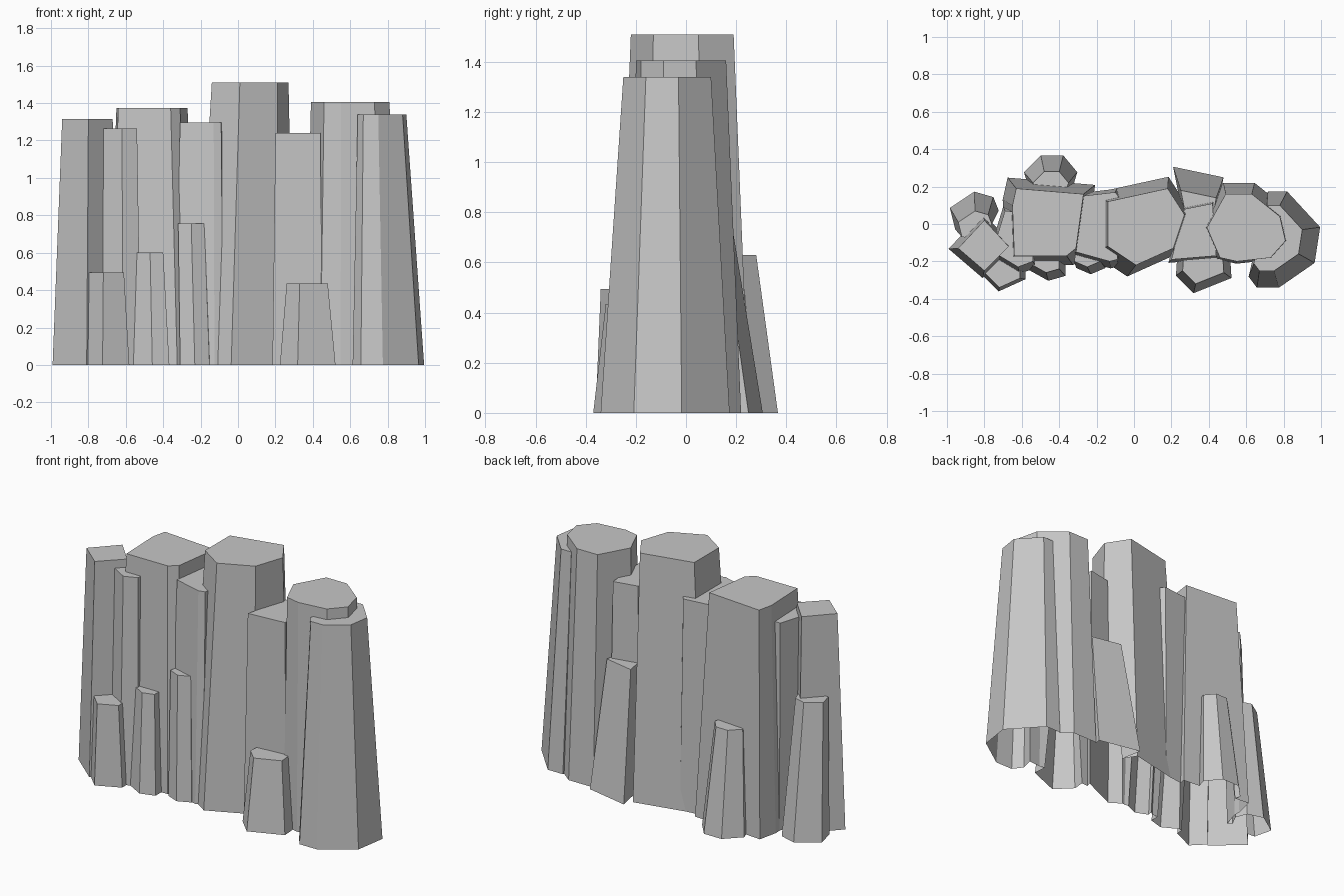
import bpy
import bmesh
from mathutils import Vector

default_cube = bpy.data.objects.get("Cube")
if default_cube:
    bpy.data.objects.remove(default_cube, do_unlink=True)

# One flat stone colour for the whole formation
stone = bpy.data.materials.new("grey_stone")
stone.use_nodes = True
stone_colour = (0.57, 0.57, 0.57, 1)
stone.diffuse_color = stone_colour
stone.node_tree.nodes["Principled BSDF"].inputs["Base Color"].default_value = stone_colour

columns = bpy.data.collections.new("columns")
bpy.context.scene.collection.children.link(columns)


def column(name, height, top_outline, grow, shift=(0, 0)):
    """Solid, tapered, flat-topped stone column.

    The outline runs counter-clockwise in hundredths of a unit; the foot is the
    same outline enlarged about its middle and moved by the shift.
    """
    outline = [Vector(point) / 100 for point in top_outline]
    middle = sum(outline, Vector((0, 0))) / len(outline)
    move = Vector(shift) / 100

    bm = bmesh.new()
    top = [bm.verts.new((p.x, p.y, height)) for p in outline]
    foot = []
    for p in outline:
        q = middle + (p - middle) * grow + move
        foot.append(bm.verts.new((q.x, q.y, 0)))

    bm.faces.new(top)
    bm.faces.new(foot[::-1])
    for i in range(len(outline)):
        j = (i + 1) % len(outline)
        bm.faces.new((foot[i], foot[j], top[j], top[i]))

    mesh = bpy.data.meshes.new(name)
    bm.to_mesh(mesh)
    bm.free()
    mesh.materials.append(stone)
    rock = bpy.data.objects.new(name, mesh)
    columns.objects.link(rock)


def merge_columns(name):
    """Fuse all columns into one hollow shell, open underneath."""
    shell = bpy.data.objects.new(name, columns.objects[0].data.copy())
    columns.objects.unlink(columns.objects[0])
    bpy.context.scene.collection.objects.link(shell)
    union = shell.modifiers.new("union", 'BOOLEAN')
    union.operation = 'UNION'
    union.solver = 'EXACT'
    union.operand_type = 'COLLECTION'
    union.collection = columns

    graph = bpy.context.evaluated_depsgraph_get()
    bm = bmesh.new()
    bm.from_object(shell, graph)
    shell.modifiers.clear()
    underside = [f for f in bm.faces if f.normal.z < -0.9]
    bmesh.ops.delete(bm, geom=underside, context='FACES')
    bm.to_mesh(shell.data)
    bm.free()

    for rock in list(columns.objects):
        bpy.data.objects.remove(rock, do_unlink=True)
    bpy.data.collections.remove(columns)


# Tall main columns
column("centre_column", 1.51,
       [(1, -22), (21, -13), (27, 5), (18, 19), (-14, 12), (-14, -12)],
       grow=1.3, shift=(-3, 0))
column("wide_left_column", 1.375,
       [(-64, -17), (-36, -17), (-31, -13), (-27, 16), (-63, 19), (-65, 10)],
       grow=1.3)
column("far_left_column", 1.315,
       [(-80, -25), (-67, -12), (-80, 2), (-94, -13)],
       grow=1.3, shift=(-1, 0))
column("right_column", 1.405,
       [(46, -18), (55, -20), (73, -18), (81, -9), (78, 4),
        (63, 16), (49, 16), (39, -2)],
       grow=1.2, shift=(1, 2))
column("far_right_column", 1.34,
       [(64, -21), (67, -25), (75, -25), (88, -16), (90, -3), (78, 10), (71, 10)],
       grow=1.47, shift=(3, -2))

# Columns filling the gaps between the main ones
column("left_slim_column", 1.265,
       [(-72, -17), (-62, -23), (-54, -20), (-55, 6), (-69, 7), (-73, -6)],
       grow=1.2, shift=(0, -1))
column("left_gap_column", 1.295,
       [(-31, -15), (-13, -20), (-9, -19), (-5, 10), (-10, 17), (-27, 15)],
       grow=1.15, shift=(0, -1))
column("right_gap_column", 1.24,
       [(20, -19), (44, -17), (42, 11), (27, 8)],
       grow=1.12)

# Short stones along the front
column("front_left_stone", 0.495,
       [(-80, -26), (-72, -34), (-61, -29), (-61, -15), (-79, -15)],
       grow=1.3, shift=(0, 1))
column("front_slim_stone", 0.6,
       [(-56, -21), (-47, -26), (-40, -24), (-40, -10), (-55, -10)],
       grow=1.3, shift=(1, -2))
column("front_middle_stone", 0.755,
       [(-32, -20), (-25, -23), (-18, -20), (-16, -8), (-30, -8)],
       grow=1.12, shift=(2, -3))
column("front_right_stone", 0.435,
       [(26, -25), (33, -32), (48, -26), (47, -10), (27, -10)],
       grow=1.35, shift=(0, -1))

# Short stones along the back
column("back_left_stone", 0.82,
       [(-92, -7), (-80, -8), (-76, 0), (-78, 5), (-85, 7), (-94, 1)],
       grow=1.45, shift=(0, 7))
column("back_small_stone", 0.63,
       [(-51, 12), (-38, 12), (-35, 22), (-40, 28), (-48, 28), (-54, 22)],
       grow=1.5, shift=(0, 5))
column("back_right_stone", 0.77,
       [(29, -2), (41, -2), (44, 14), (25, 18)],
       grow=1.42, shift=(0, 8))

merge_columns("stone_formation")
